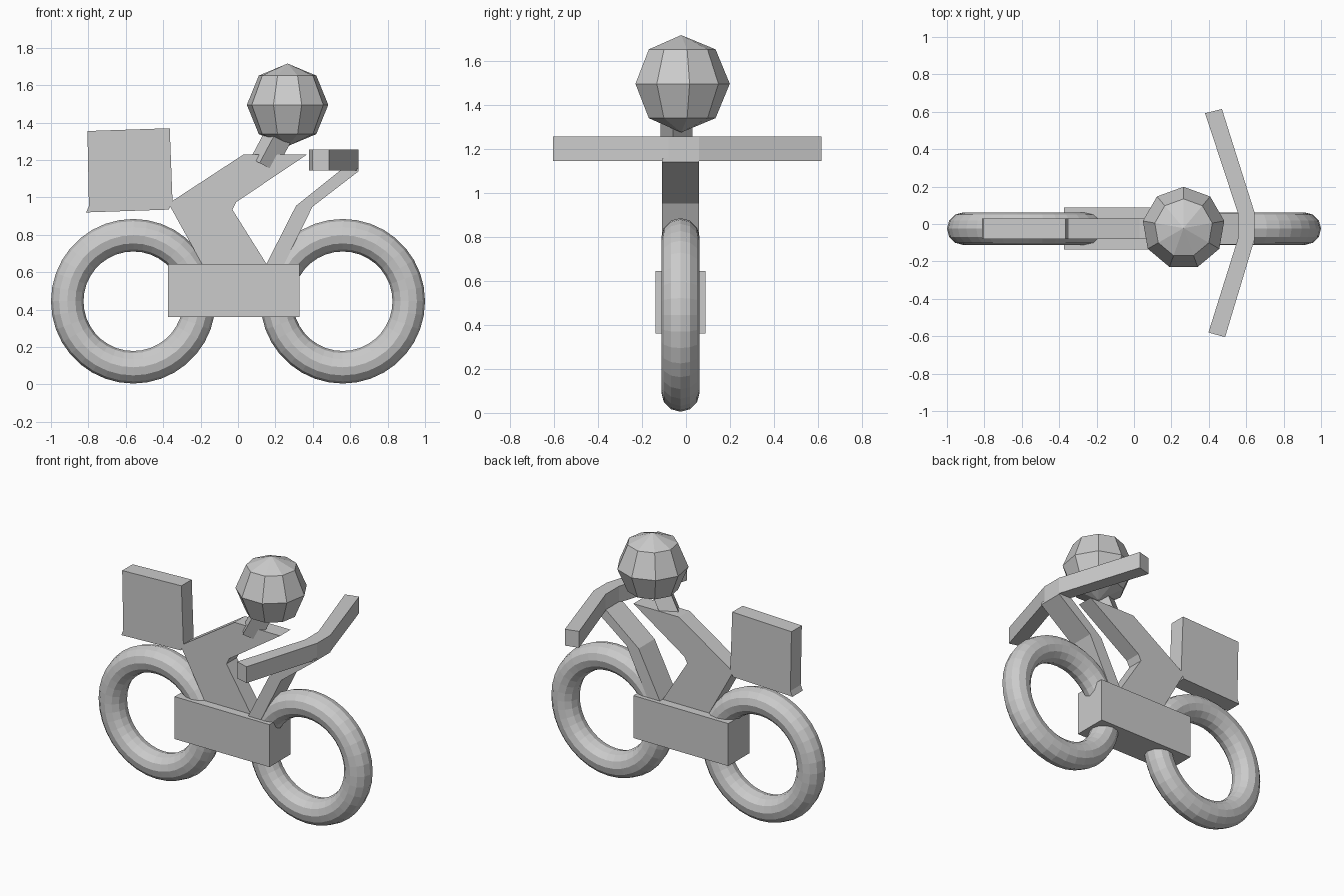
import bpy, bmesh, math
from mathutils import Vector

cube = bpy.data.objects.get("Cube")
if cube:
    bpy.data.objects.remove(cube, do_unlink=True)

grey = bpy.data.materials.new("plain_grey")
grey.use_nodes = True
grey.diffuse_color = (0.6, 0.6, 0.6, 1)
grey.node_tree.nodes["Principled BSDF"].inputs["Base Color"].default_value = (0.6, 0.6, 0.6, 1)

MID = -0.025  # y of the centre plane


def prism(name, points, extrude):
    """Extrude a flat outline of 3D points along a vector."""
    bm = bmesh.new()
    face = bm.faces.new([bm.verts.new(p) for p in points])
    out = bmesh.ops.extrude_face_region(bm, geom=[face])
    moved = [v for v in out["geom"] if isinstance(v, bmesh.types.BMVert)]
    bmesh.ops.translate(bm, verts=moved, vec=extrude)
    bmesh.ops.recalc_face_normals(bm, faces=bm.faces)
    mesh = bpy.data.meshes.new(name)
    bm.to_mesh(mesh)
    bm.free()
    mesh.materials.append(grey)
    obj = bpy.data.objects.new(name, mesh)
    bpy.context.collection.objects.link(obj)
    return obj


def side_profile(name, outline, width):
    """Side outline (x, z) given a width across y."""
    return prism(name, [(x, MID - width / 2, z) for x, z in outline], Vector((0, width, 0)))


# Wheels
for name, x in (("rear_wheel", -0.56), ("front_wheel", 0.56)):
    bpy.ops.mesh.primitive_torus_add(major_segments=36, minor_segments=12,
                                     major_radius=0.353, minor_radius=0.087,
                                     location=(x, MID, 0.445), rotation=(math.pi / 2, 0, 0))
    wheel = bpy.context.object
    wheel.name = name
    wheel.data.materials.append(grey)

# Engine block
side_profile("engine_block", [(-0.375, 0.36), (0.33, 0.36), (0.33, 0.645), (-0.375, 0.645)], 0.225)

# Bent rider body
side_profile("body", [(-0.19, 0.64), (-0.37, 0.965), (-0.345, 0.985), (0.03, 1.23),
                      (0.37, 1.23), (-0.01, 0.975), (-0.03, 0.935), (0.155, 0.64)], 0.11)

# Rear case
side_profile("rear_case", [(-0.812, 0.92), (-0.797, 0.955), (-0.805, 1.355), (-0.365, 1.37),
                           (-0.35, 0.975), (-0.37, 0.935)], 0.11)

# Steering stem
side_profile("steering_stem", [(0.15, 0.64), (0.31, 0.955), (0.56, 1.155), (0.645, 1.155),
                               (0.645, 1.14), (0.398, 0.95), (0.245, 0.64)], 0.17)

# Swept handlebar
bar = [(0.47, 0.615), (0.645, 0.06), (0.645, -0.08), (0.487, -0.605),
       (0.398, -0.58), (0.555, -0.08), (0.555, 0.06), (0.38, 0.592)]
prism("handlebar", [(x, y, 1.145) for x, y in bar], Vector((0, 0, 0.11)))

# Tilted neck, a square bar turned about its own length
along = Vector((0.47, 0, 0.88))
across = Vector((0.88, 0, -0.47))
base = Vector((0.067, 0, 1.21))
section = [(0, -0.03), (0.055, -0.115), (0.15, -0.06), (0.095, 0.025)]
prism("neck", [base + across * u + Vector((0, v, 0)) for u, v in section], along * 0.24)

# Low-poly head
bpy.ops.mesh.primitive_uv_sphere_add(segments=9, ring_count=4, radius=0.221,
                                     location=(0.265, -0.022, 1.495),
                                     rotation=(0, 0, math.pi / 2))
head = bpy.context.object
head.name = "head"
# Turn so one corner points to the back
far = max(head.data.vertices, key=lambda v: v.co.x)
head.rotation_euler.z = math.pi / 2 - math.atan2(far.co.y, far.co.x)
head.data.materials.append(grey)
